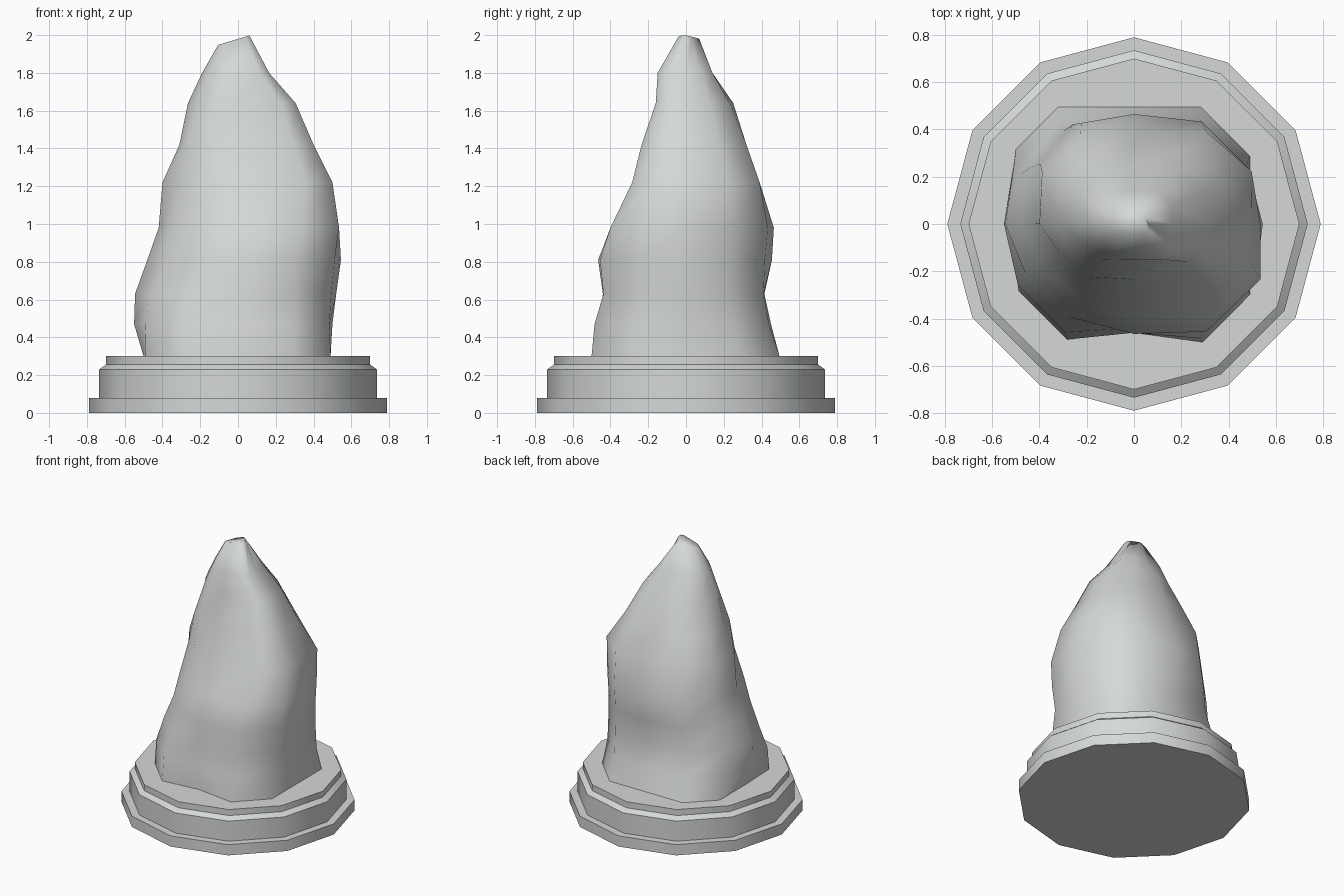
import bpy, bmesh
from math import sin, cos, pi, radians, sqrt

if "Cube" in bpy.data.objects:
    bpy.data.objects.remove(bpy.data.objects["Cube"])

SIDES = 12
ANGLES = [2 * pi * i / SIDES for i in range(SIDES)]

stone = bpy.data.materials.new("pale_grey_stone")
stone.use_nodes = True
colour = (0.66, 0.69, 0.68, 1)
stone.diffuse_color = colour
stone.node_tree.nodes["Principled BSDF"].inputs["Base Color"].default_value = colour


def loft(name, rings, smooth_angle):
    """Skin a stack of equal rings and cap both ends."""
    bm = bmesh.new()
    loops = [[bm.verts.new(p) for p in ring] for ring in rings]
    for low, high in zip(loops, loops[1:]):
        for i in range(SIDES):
            j = (i + 1) % SIDES
            bm.faces.new((low[i], low[j], high[j], high[i]))
    bm.faces.new(loops[0][::-1])
    bm.faces.new(loops[-1])
    mesh = bpy.data.meshes.new(name)
    bm.to_mesh(mesh)
    bm.free()
    mesh.materials.append(stone)
    obj = bpy.data.objects.new(name, mesh)
    bpy.context.collection.objects.link(obj)
    bpy.ops.object.select_all(action='DESELECT')
    obj.select_set(True)
    bpy.context.view_layer.objects.active = obj
    bpy.ops.object.shade_smooth_by_angle(angle=radians(smooth_angle))


# Stepped twelve-sided pedestal
steps = [(0.79, 0), (0.79, 0.08), (0.735, 0.08), (0.735, 0.23),
         (0.70, 0.255), (0.70, 0.30)]
loft("pedestal", [[(r * cos(a), r * sin(a), z) for a in ANGLES]
                  for r, z in steps], 35)

# Rock levels: height, reach to left, right, back and front,
# then reach along the diagonals, one per quadrant from back left round
levels = [
    (0.30, 0.49, 0.50, 0.495, 0.50, (0.55, 0.615, 0.545, 0.57)),
    (0.47, 0.50, 0.55, 0.45, 0.50, (0.51, 0.53, 0.53, 0.54)),
    (0.63, 0.52, 0.545, 0.415, 0.44, (0.50, 0.49, 0.475, 0.52)),
    (0.81, 0.545, 0.48, 0.455, 0.465, (0.50, 0.48, 0.42, 0.54)),
    (0.98, 0.535, 0.42, 0.465, 0.40, (0.51, 0.46, 0.38, 0.55)),
    (1.22, 0.50, 0.40, 0.39, 0.285, (0.51, 0.43, 0.31, 0.50)),
    (1.42, 0.40, 0.31, 0.32, 0.235, (0.39, 0.34, 0.28, 0.41)),
    (1.64, 0.305, 0.265, 0.25, 0.16, (0.28, 0.24, 0.21, 0.31)),
    (1.80, 0.165, 0.19, 0.14, 0.15, (0.17, 0.18, 0.16, 0.21)),
    (1.98, 0.06, 0.105, 0.07, 0.04, (0.05, 0.08, 0.08, 0.06)),
]


def clamp(v, low, high):
    return max(low, min(high, v))


def rock_ring(z, left, right, back, front, diagonals):
    ring = []
    for i, a in enumerate(ANGLES):
        x = cos(a) * (left if cos(a) > 0 else right)
        y = sin(a) * (back if sin(a) > 0 else front)
        if i % 3:   # push corner points out to the diagonal reach
            bulge = diagonals[i // 3] * sqrt(2) / (abs(x) + abs(y))
            x = clamp(x * bulge, -right, left)
            y = clamp(y * bulge, -front, back)
        elif i == 9 and z < 0.5:   # hollow at the front of the foot
            y *= 0.92
        tilt = 0.3 * x if z > 1.9 else 0   # sloping tip
        ring.append((x, y, z + tilt))
    return ring


loft("rock", [rock_ring(*level) for level in levels], 75)
